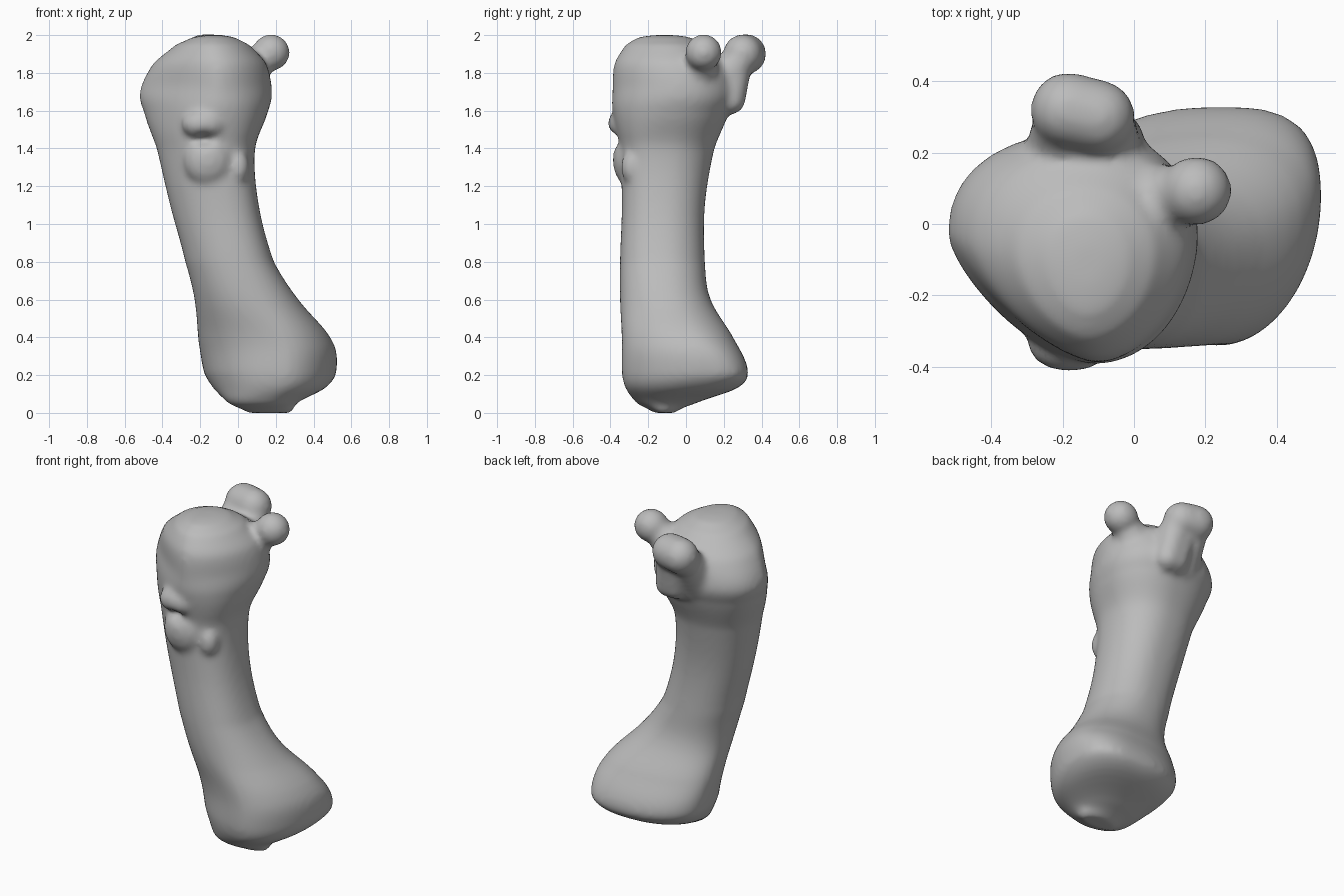
import bpy, bmesh, math
from mathutils import Vector, Matrix

default = bpy.data.objects.get("Cube")
if default:
    bpy.data.objects.remove(default, do_unlink=True)

# Horizontal sections in hundredths: height, x min/max/peak, y min/max/peak
SECTIONS = [
    (0, 5, 27, 18, -17, -6, -12),
    (5, -5, 31, 15, -26, 5, -12),
    (13, -13, 46, 22, -32, 27, 2),
    (21, -18, 52, 24, -34, 33, 8),
    (38, -21, 50, 22, -34, 26, 4),
    (60, -23, 32, 6, -35, 13, -8),
    (80, -28, 19, -3, -35, 10, -12),
    (110, -36, 11, -10, -34, 10, -12),
    (140, -43, 9, -15, -35, 15, -10),
    (160, -50, 16, -12, -39, 23, -5),
    (170, -52, 18, -11, -39, 26, -3),
    (185, -45, 15, -11, -38, 22, -5),
    (195, -33, 6, -13, -32, 10, -8),
    (199, -24, -2, -13, -25, 2, -10),
    (200, -18, -8, -13, -18, -5, -11),
]
# Corner fullness by height, low is square and high is pointed:
# left back, right back, right front, left front
CORNERS = [
    (0, .95, .95, .95, .95),
    (.2, .66, .9, .92, 1.05),
    (.4, .92, .9, .95, 1.03),
    (.8, .97, .84, 1.03, .84),
    (1.2, .95, .8, 1.08, .8),
    (1.48, .95, .82, 1.2, .8),
    (1.74, 1, .88, 1.45, 1.1),
    (2, 1, 1, 1.1, 1.05),
]
SIDES = 48
STEPS = 5


def spline(a, b, c, d, t):
    """Smooth value between b and c."""
    return b + 0.5 * t * (c - a + t * (2 * a - 5 * b + 4 * c - d
                                       + t * (3 * (b - c) + d - a)))


def dense_sections():
    last = len(SECTIONS) - 1
    for i in range(last):
        four = [SECTIONS[min(max(i + k, 0), last)] for k in (-1, 0, 1, 2)]
        for s in range(STEPS):
            t = s / STEPS
            row = [spline(*values, t) for values in zip(*four)]
            # Height stays linear so rings never fold over each other
            row[0] = four[1][0] + t * (four[2][0] - four[1][0])
            yield [v / 100 for v in row]
    yield [v / 100 for v in SECTIONS[last]]


def corner_powers(z):
    for low, high in zip(CORNERS, CORNERS[1:]):
        if z <= high[0]:
            t = (z - low[0]) / (high[0] - low[0])
            return [a + t * (b - a) for a, b in zip(low[1:], high[1:])]


def add_ring(bm, row):
    z, x0, x1, xc, y0, y1, yc = row
    powers = corner_powers(z)
    ring = []
    for k in range(SIDES):
        a = math.tau * k / SIDES
        c, s = math.cos(a), math.sin(a)
        power = powers[4 * k // SIDES]
        x = xc + (x1 - xc if c > 0 else x0 - xc) * abs(c) ** power
        y = yc + (y1 - yc if s > 0 else y0 - yc) * abs(s) ** power
        ring.append(bm.verts.new((x, y, z)))
    return ring


def add_blob(bm, centre, radii):
    place = Matrix.Translation(centre) @ Matrix.Diagonal((*radii, 1))
    bmesh.ops.create_uvsphere(bm, u_segments=24, v_segments=16,
                              radius=1, matrix=place)


def add_neck(bm, start, end, r0, r1):
    """Tapered chain of balls between two points."""
    start, end = Vector(start), Vector(end)
    for k in range(9):
        t = k / 8
        r = r0 + (r1 - r0) * t
        add_blob(bm, start.lerp(end, t), (r, r, r))


bm = bmesh.new()

# Shaft with flared foot and swollen head
rings = [add_ring(bm, row) for row in dense_sections()]
for low, high in zip(rings, rings[1:]):
    for k in range(SIDES):
        n = (k + 1) % SIDES
        bm.faces.new((low[k], low[n], high[n], high[k]))
bm.faces.new(rings[0][::-1])
bm.faces.new(rings[-1])

# Side knob
add_neck(bm, (0.02, 0.05, 1.77), (0.14, 0.085, 1.89), 0.125, 0.075)
add_blob(bm, (0.175, 0.093, 1.908), (0.1, 0.098, 0.097))

# Broad rear knob on a wide neck, with a ledge below it
for x in (-0.2, -0.14, -0.08):
    add_neck(bm, (x, 0.14, 1.68), (x, 0.28, 1.86), 0.12, 0.085)
add_neck(bm, (-0.185, 0.32, 1.9), (-0.1, 0.3, 1.9), 0.106, 0.104)
for x in (-0.1, -0.05):
    add_neck(bm, (x - 0.03, 0.26, 1.82), (x, 0.235, 1.66), 0.085, 0.08)
add_neck(bm, (-0.16, 0.14, 1.66), (-0.04, 0.15, 1.7), 0.12, 0.11)

# Soft swellings on the front
add_blob(bm, (-0.18, -0.335, 1.53), (0.12, 0.08, 0.08))
add_blob(bm, (-0.16, -0.3, 1.34), (0.13, 0.088, 0.14))
add_blob(bm, (0.0, -0.285, 1.3), (0.06, 0.06, 0.09))

# Tooth under the foot
add_blob(bm, (0.265, -0.12, 0.045), (0.035, 0.06, 0.048))

mesh = bpy.data.meshes.new("bone")
bmesh.ops.recalc_face_normals(bm, faces=bm.faces)
bm.to_mesh(mesh)
bm.free()
bone = bpy.data.objects.new("bone", mesh)
bpy.context.collection.objects.link(bone)
bpy.context.view_layer.objects.active = bone
bone.select_set(True)

# Fuse everything into one soft surface
remesh = bone.modifiers.new("fuse", 'REMESH')
remesh.mode = 'VOXEL'
remesh.voxel_size = 0.016
soften = bone.modifiers.new("soften", 'SMOOTH')
soften.factor = 0.5
soften.iterations = 12
for name in ("fuse", "soften"):
    bpy.ops.object.modifier_apply(modifier=name)

# Press the pit into the front
for v in bone.data.vertices:
    if v.co.y < -0.2:
        reach = Vector((v.co.x + 0.18, (v.co.z - 1.45) * 1.3)).length
        v.co.y += 0.04 * math.exp(-(reach / 0.045) ** 2)

# Plain grey surface
grey = bpy.data.materials.new("plain_grey")
grey.use_nodes = True
colour = (0.5, 0.5, 0.5, 1)
grey.diffuse_color = colour
grey.node_tree.nodes["Principled BSDF"].inputs["Base Color"].default_value = colour
bone.data.materials.clear()
bone.data.materials.append(grey)
bpy.ops.object.shade_smooth()
